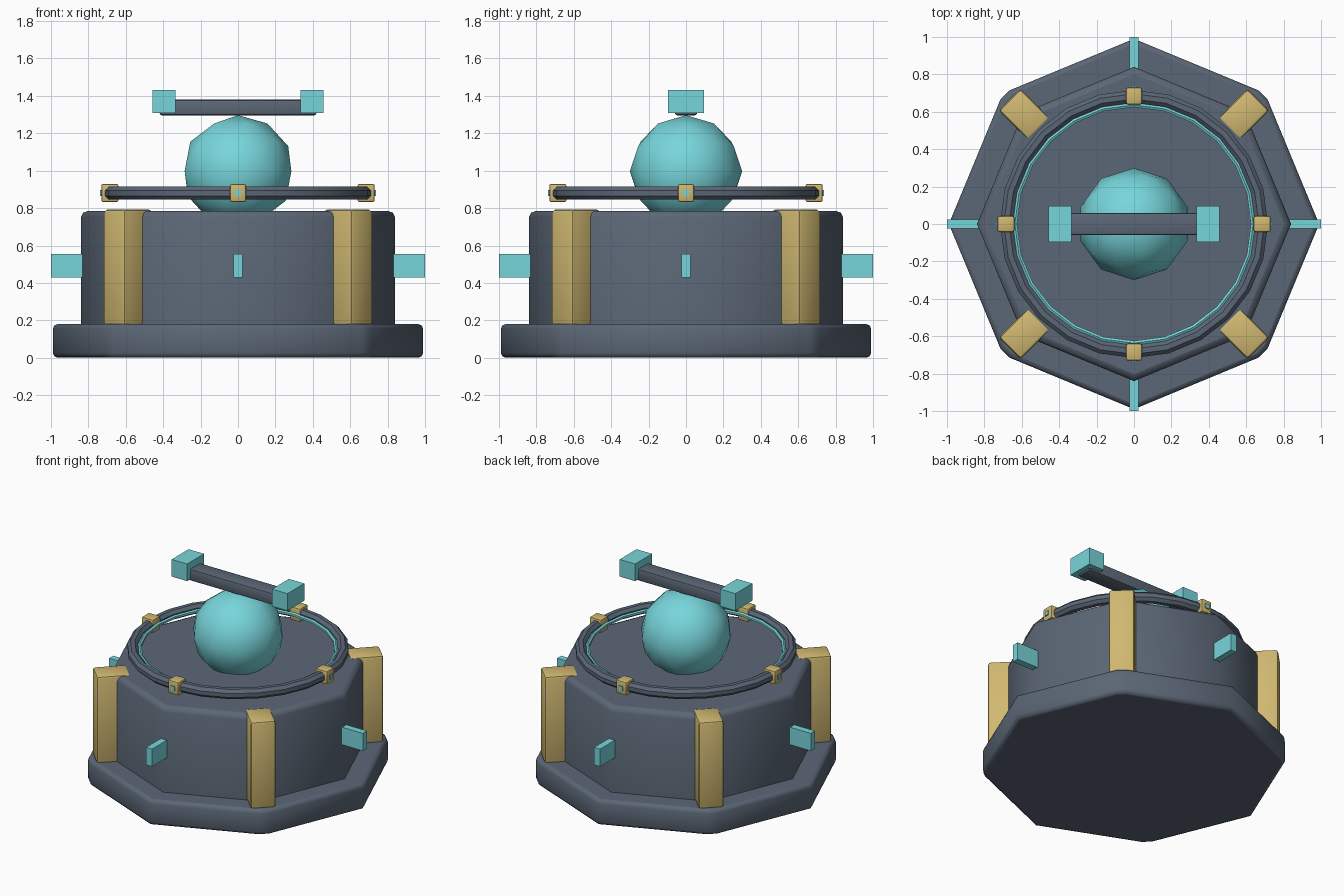
import bpy, bmesh
from math import pi, radians
from mathutils import Matrix, Vector

cube = bpy.data.objects.get("Cube")
if cube:
    bpy.data.objects.remove(cube, do_unlink=True)


def material(name, rgb):
    m = bpy.data.materials.new(name)
    m.use_nodes = True
    m.diffuse_color = (*rgb, 1)
    m.node_tree.nodes["Principled BSDF"].inputs["Base Color"].default_value = (*rgb, 1)
    return m


slate = material("slate", (0.105, 0.135, 0.18))
gold = material("brushed gold", (0.63, 0.48, 0.165))
teal = material("glowing teal", (0.185, 0.67, 0.71))


def finish(name, bm, mat, angle=None):
    """Turn a bmesh into a named object; angle gives smooth shading with sharp edges."""
    bmesh.ops.recalc_face_normals(bm, faces=bm.faces)
    me = bpy.data.meshes.new(name)
    bm.to_mesh(me)
    bm.free()
    me.materials.append(mat)
    if angle:
        me.shade_smooth()
        me.set_sharp_from_angle(angle=radians(angle))
    ob = bpy.data.objects.new(name, me)
    bpy.context.collection.objects.link(ob)
    return ob


def box(name, mat, size, centre, turn=0, bevel=0):
    """Box placed at centre, then turned about the vertical axis."""
    bm = bmesh.new()
    bmesh.ops.create_cube(bm, size=1)
    bmesh.ops.scale(bm, vec=size, verts=bm.verts)
    if bevel:
        bmesh.ops.bevel(bm, geom=list(bm.edges), offset=bevel, segments=2,
                        profile=0.5, affect='EDGES')
    bmesh.ops.translate(bm, vec=centre, verts=bm.verts)
    bm.transform(Matrix.Rotation(turn, 4, 'Z'))
    return finish(name, bm, mat, 35 if bevel else None)


def octagon(name, radius, z0, z1, bevel, round_bottom):
    """Eight-sided drum with trimmed diagonal corners and a rounded rim."""
    bm = bmesh.new()
    ring = []
    for i in range(8):
        offsets = (-0.035, 0.035) if i % 2 else (0,)
        for d in offsets:
            p = Matrix.Rotation(i * pi / 4, 3, 'Z') @ Vector((radius - abs(d) * 0.41, d, z0))
            ring.append(bm.verts.new(p))
    base = bm.faces.new(ring)
    up = bmesh.ops.extrude_face_region(bm, geom=[base], use_keep_orig=True)
    top = [v for v in up["geom"] if isinstance(v, bmesh.types.BMVert)]
    bmesh.ops.translate(bm, vec=(0, 0, z1 - z0), verts=top)
    rim = [e for e in bm.edges
           if abs(e.verts[0].co.z - e.verts[1].co.z) < 1e-4
           and (round_bottom or e.verts[0].co.z > z0 + 0.01)]
    bmesh.ops.bevel(bm, geom=rim, offset=bevel, segments=2, profile=0.5, affect='EDGES')
    ob = finish(name, bm, slate)
    # smooth walls, flat caps
    for f in ob.data.polygons:
        f.use_smooth = abs(f.normal.z) < 0.95
    return ob


def torus(name, mat, major, minor, z, sides, section):
    bm = bmesh.new()
    loops = []
    for i in range(sides):
        spin = Matrix.Rotation(2 * pi * i / sides, 3, 'Z')
        loop = []
        for j in range(section):
            p = Matrix.Rotation(2 * pi * (j + 0.5) / section, 3, 'Y') @ Vector((minor, 0, 0))
            loop.append(bm.verts.new(spin @ (p + Vector((major, 0, z)))))
        loops.append(loop)
    for i in range(sides):
        a, b = loops[i], loops[(i + 1) % sides]
        for j in range(section):
            k = (j + 1) % section
            bm.faces.new((a[j], b[j], b[k], a[k]))
    return finish(name, bm, mat, 30)


# Plinth and drum
octagon("base_plinth", 0.99, 0, 0.18, 0.025, True)
octagon("drum_body", 0.84, 0.17, 0.785, 0.035, False)

# Corner pillars on the diagonals
for i in range(4):
    box(f"corner_pillar_{i + 1}", gold, (0.22, 0.165, 0.62), (0.83, 0, 0.482),
        pi / 4 + i * pi / 2, 0.018)

# Fins, ring clamps and clamp studs on the main axes
for i in range(4):
    turn = i * pi / 2
    box(f"side_fin_{i + 1}", teal, (0.18, 0.047, 0.125), (0.91, 0, 0.492), turn)
    box(f"ring_clamp_{i + 1}", gold, (0.092, 0.084, 0.096), (0.685, 0, 0.881), turn, 0.01)
    box(f"clamp_stud_{i + 1}", teal, (0.03, 0.03, 0.032), (0.723, 0, 0.88), turn)

# Floating ring with glowing inner band
torus("floating_ring", slate, 0.682, 0.037, 0.88, 24, 8)
torus("ring_inner_band", teal, 0.637, 0.014, 0.88, 24, 6)

# Orb
orb = bmesh.new()
bmesh.ops.create_icosphere(orb, subdivisions=2, radius=0.3)
bmesh.ops.translate(orb, vec=(0, 0, 0.997), verts=orb.verts)
finish("energy_orb", orb, teal, 60)

# Crossbar with end blocks
box("top_crossbar", slate, (0.84, 0.12, 0.085), (0, 0, 1.338), 0, 0.014)
for side, x in (("left", 0.395), ("right", -0.395)):
    box(f"crossbar_end_{side}", teal, (0.122, 0.19, 0.122), (x, 0, 1.37))
